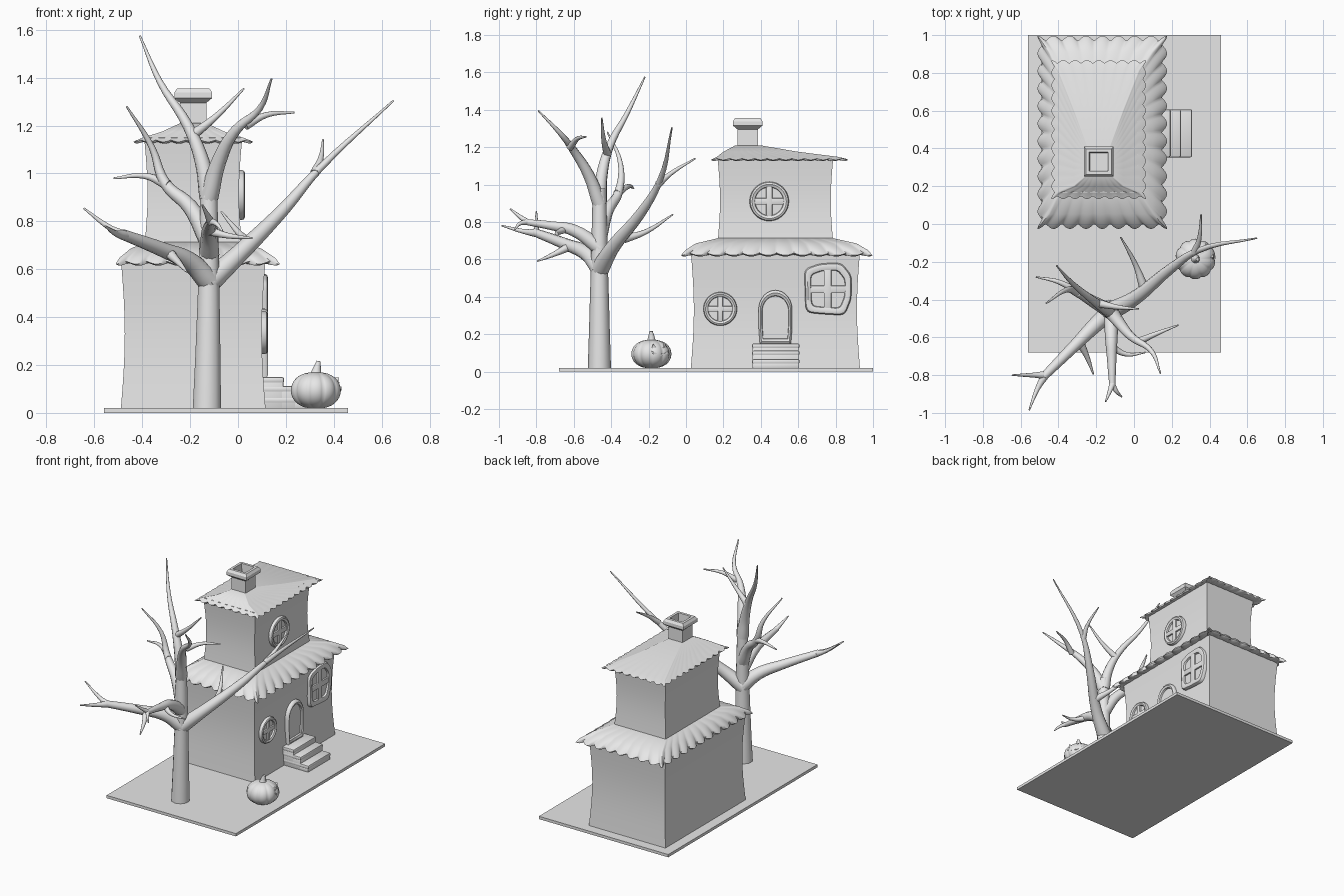
import bpy
import bmesh
from math import sin, cos, pi, copysign
from mathutils import Vector

old = bpy.data.objects.get("Cube")
if old:
    bpy.data.objects.remove(old, do_unlink=True)

grey = bpy.data.materials.new("plain_grey")
grey.use_nodes = True
grey.diffuse_color = (0.8, 0.8, 0.8, 1)
grey.node_tree.nodes["Principled BSDF"].inputs["Base Color"].default_value = (0.8, 0.8, 0.8, 1)


def finish(obj, angle=40):
    """Give the object its material and smooth shading with sharp creases."""
    obj.data.materials.clear()
    obj.data.materials.append(grey)
    bpy.ops.object.select_all(action="DESELECT")
    obj.select_set(True)
    bpy.context.view_layer.objects.active = obj
    bpy.ops.object.shade_smooth_by_angle(angle=angle * pi / 180)
    return obj


def from_bmesh(name, bm, angle=40):
    bmesh.ops.recalc_face_normals(bm, faces=bm.faces)
    mesh = bpy.data.meshes.new(name)
    bm.to_mesh(mesh)
    bm.free()
    obj = bpy.data.objects.new(name, mesh)
    bpy.context.collection.objects.link(obj)
    return finish(obj, angle)


def loft(name, rings, angle=40):
    """Skin a stack of equal-length rings and cap both ends."""
    bm = bmesh.new()
    rows = [[bm.verts.new(p) for p in ring] for ring in rings]
    for low, high in zip(rows, rows[1:]):
        for i in range(len(low)):
            j = (i + 1) % len(low)
            bm.faces.new((low[i], low[j], high[j], high[i]))
    bm.faces.new(rows[0])
    bm.faces.new(rows[-1])
    return from_bmesh(name, bm, angle)


def box(name, x, y, z, bevel=0.0):
    bm = bmesh.new()
    bmesh.ops.create_cube(bm, size=1)
    for v in bm.verts:
        v.co = [lo + (c + 0.5) * (hi - lo) for c, (lo, hi) in zip(v.co, (x, y, z))]
    if bevel:
        bmesh.ops.bevel(bm, geom=bm.edges[:], offset=bevel, segments=2, profile=0.5, affect="EDGES")
    return from_bmesh(name, bm)


def rect(cx, cy, hx, hy, z, n=1, wave=0.0, drop=0.0):
    """Rectangular ring; wave scallops its outline and drop its height."""
    corners = [Vector((cx + sx * hx, cy + sy * hy, z))
               for sx, sy in ((-1, -1), (1, -1), (1, 1), (-1, 1))]
    points = []
    for s in range(4):
        a, b = corners[s], corners[(s + 1) % 4]
        side = (b - a).normalized()
        inward = Vector((-side.y, side.x, 0))
        lobes = 8 if s % 2 == 0 else 11
        for k in range(n):
            notch = 1 - abs(sin(pi * lobes * k / n + pi / 2))
            points.append(a.lerp(b, k / n) + inward * wave * notch + Vector((0, 0, drop * notch)))
    return points


def limb(name, r0, *points, r1=0.004):
    """Tapered round branch along a soft curve."""
    curve = bpy.data.curves.new(name, "CURVE")
    curve.dimensions = "3D"
    curve.bevel_depth = 1
    curve.bevel_resolution = 3
    curve.resolution_u = 5
    curve.use_fill_caps = True
    spline = curve.splines.new("BEZIER")
    spline.bezier_points.add(len(points) - 1)
    for i, (bp, p) in enumerate(zip(spline.bezier_points, points)):
        bp.co = p
        bp.handle_left_type = bp.handle_right_type = "AUTO"
        bp.radius = r0 + (r1 - r0) * i / (len(points) - 1)
    obj = bpy.data.objects.new(name, curve)
    bpy.context.collection.objects.link(obj)
    bpy.ops.object.select_all(action="DESELECT")
    obj.select_set(True)
    bpy.context.view_layer.objects.active = obj
    bpy.ops.object.convert(target="MESH")
    return finish(bpy.context.object, 60)


# Ground slab
box("ground_slab", (-0.56, 0.46), (-0.68, 1), (0, 0.02))

# Walls, pinched at the waist
CX, CY = -0.187, 0.478


def walls(name, hx, hy, z0, z1, pinch):
    steps = 8
    loft(name, [rect(CX, CY, hx - pinch * sin(pi * i / steps), hy - pinch * sin(pi * i / steps),
                     z0 + (z1 - z0) * i / steps) for i in range(steps + 1)])


walls("lower_walls", 0.302, 0.452, 0.02, 0.64, 0.016)
walls("upper_walls", 0.205, 0.31, 0.68, 1.15, 0.014)

# Scalloped roofs
N = 88
loft("lower_roof", [
    rect(CX, CY, 0.28, 0.43, 0.63, N),
    rect(-0.168, 0.485, 0.33, 0.5, 0.615, N, 0.025, 0.012),
    rect(-0.168, 0.485, 0.343, 0.511, 0.622, N, 0.028, 0.012),
    rect(-0.17, 0.485, 0.325, 0.49, 0.648, N, 0.014),
    rect(-0.175, 0.482, 0.275, 0.43, 0.685, N, 0.004),
    rect(CX, CY, 0.2, 0.3, 0.715, N)], 50)
CHX, CHY = -0.187, 0.33
loft("upper_roof", [
    rect(CX, CY, 0.19, 0.29, 1.14, N),
    rect(CX, 0.5, 0.24, 0.355, 1.125, N, 0.012, 0.008),
    rect(CX, 0.5, 0.25, 0.367, 1.132, N, 0.016, 0.008),
    rect(CX, 0.49, 0.215, 0.325, 1.148, N, 0.005),
    rect(CHX, 0.4, 0.13, 0.2, 1.175, N),
    rect(CHX, CHY, 0.055, 0.065, 1.21, N)], 50)

# Chimney with a hollow flared cap
loft("chimney", [rect(CHX, CHY, h, h, z) for h, z in (
    (0.055, 1.17), (0.055, 1.295), (0.079, 1.315), (0.079, 1.338),
    (0.068, 1.355), (0.05, 1.355), (0.046, 1.27))], 25)


# Windows and door on the left wall
def panel(name, outline, y, z, x, rim):
    """Raised rounded frame around a recessed pane, facing +x."""
    stages = ((1, -0.03), (1, 0.004), (0.96, 0.014), (1 - rim / 2, 0.018),
              (1 - rim, 0.012), (1 - rim * 1.1, 0))
    loft(name, [[(x + d, y + s * u, z + s * v) for u, v in outline] for s, d in stages])


def round_outline(hy, hz, power=1.0, wobble=0.0):
    points = []
    for i in range(48):
        t = 2 * pi * i / 48
        k = 1 + wobble * sin(5 * t + 1)
        points.append((hy * k * copysign(abs(cos(t)) ** power, cos(t)),
                       hz * k * copysign(abs(sin(t)) ** power, sin(t))))
    return points


def window(name, y, z, x, hy, hz, power=1.0, wobble=0.0):
    panel(name, round_outline(hy, hz, power, wobble), y, z, x, 0.26)
    w = 0.16 * hy
    box(name + "_post", (x - 0.02, x + 0.012), (y - w, y + w), (z - 0.8 * hz, z + 0.8 * hz), 0.004)
    box(name + "_rail", (x - 0.02, x + 0.011), (y - 0.8 * hy, y + 0.8 * hy), (z - w, z + w), 0.004)


window("small_round_window", 0.183, 0.335, 0.106, 0.09, 0.09)
window("crooked_window", 0.757, 0.44, 0.108, 0.125, 0.137, 0.55, 0.035)
window("upper_round_window", 0.445, 0.91, 0.011, 0.105, 0.105)

arch = [(0.09 * cos(pi * i / 24), 0.04 + 0.105 * sin(pi * i / 24)) for i in range(25)]
arch += [(-0.09, -0.05), (-0.083, -0.145), (0.083, -0.145), (0.09, -0.05)]
panel("door", arch, 0.478, 0.29, 0.108, 0.2)

# Steps
for i, (front, top) in enumerate(((0.19, 0.15), (0.245, 0.112), (0.305, 0.066))):
    box(f"step_{i + 1}", (0.09, front), (0.355, 0.605), (0.015, top - 0.02), 0.006)
    box(f"step_tread_{i + 1}", (0.09, front + 0.003), (0.353, 0.607), (top - 0.026, top), 0.009)

# Pumpkin: ribbed body, stem and face plates
PX, PY = 0.325, -0.185
body = []
for i in range(1, 16):
    t = pi * i / 16
    ring = []
    for k in range(80):
        a = 2 * pi * k / 80
        r = 0.107 * sin(t) ** 0.8 * (0.93 + 0.07 * abs(sin(5 * a)) ** 0.6)
        ring.append((PX + r * cos(a), PY + r * sin(a), 0.094 - 0.076 * cos(t)))
    body.append(ring)
loft("pumpkin", body, 60)
limb("pumpkin_stem", 0.028, (PX, PY, 0.155), (PX + 0.004, PY, 0.18), (PX + 0.012, PY - 0.002, 0.216), r1=0.009)


def face_plate(name, shape, inner, outer):
    loft(name, [[(PX + r * cos(0.5 + a), PY + r * sin(0.5 + a), z) for a, z in shape]
                for r in (inner, outer)])


for side, label in ((-1, "right"), (1, "left")):
    face_plate(f"pumpkin_{label}_eye",
               [(side * 0.2, 0.125), (side * 0.5, 0.125), (side * 0.4, 0.147)], 0.08, 0.098)
smile = [(a / 10, 0.085 + 0.0006 * a * a) for a in range(-5, 6)]
face_plate("pumpkin_mouth", smile + [(a, z + 0.01) for a, z in reversed(smile)], 0.095, 0.107)

# Tree trunk and its limbs
limb("trunk", 0.062, (-0.13, -0.463, 0.01), (-0.125, -0.463, 0.3), (-0.122, -0.463, 0.6),
     (-0.122, -0.463, 0.98), r1=0.036)
limb("long_left_limb", 0.05, (-0.13, -0.465, 0.54), (0, -0.395, 0.66), (0.19, -0.24, 0.85),
     (0.34, -0.14, 1.02), (0.65, -0.075, 1.305))
limb("long_left_spur", 0.02, (0.32, -0.15, 1), (0.345, -0.08, 1.06), (0.355, 0.05, 1.14))
limb("long_left_twig", 0.024, (0.05, -0.33, 0.71), (0.01, -0.22, 0.745), (-0.07, -0.07, 0.84))
limb("low_right_limb", 0.05, (-0.12, -0.46, 0.55), (-0.2, -0.53, 0.63), (-0.31, -0.64, 0.68),
     (-0.48, -0.81, 0.745), r1=0.022)
limb("low_right_tip", 0.022, (-0.47, -0.8, 0.74), (-0.53, -0.8, 0.77), (-0.645, -0.8, 0.855))
limb("low_right_fork", 0.022, (-0.47, -0.8, 0.74), (-0.51, -0.87, 0.75), (-0.555, -0.985, 0.78))
limb("low_right_twig", 0.024, (-0.29, -0.62, 0.67), (-0.25, -0.7, 0.63), (-0.215, -0.795, 0.59))
limb("front_limb", 0.042, (-0.12, -0.46, 0.66), (-0.12, -0.6, 0.755), (-0.118, -0.72, 0.78),
     (-0.115, -0.86, 0.8), r1=0.016)
limb("front_tip", 0.017, (-0.115, -0.85, 0.8), (-0.13, -0.89, 0.83), (-0.15, -0.94, 0.87))
limb("front_fork", 0.016, (-0.115, -0.85, 0.8), (-0.09, -0.89, 0.79), (-0.065, -0.915, 0.76))
limb("front_twig", 0.02, (-0.12, -0.65, 0.76), (-0.04, -0.69, 0.74), (0.06, -0.68, 0.73))
limb("top_limb", 0.04, (-0.122, -0.463, 0.9), (-0.15, -0.45, 1.05), (-0.21, -0.41, 1.2),
     (-0.325, -0.315, 1.38), (-0.41, -0.22, 1.575))
limb("top_twig", 0.022, (-0.19, -0.42, 1.16), (-0.09, -0.44, 1.24), (0.025, -0.45, 1.355))
limb("upper_left_limb", 0.04, (-0.122, -0.463, 0.9), (-0.08, -0.52, 1.05), (-0.01, -0.6, 1.18),
     (0.09, -0.67, 1.27), (0.14, -0.79, 1.395))
limb("upper_left_twig", 0.02, (0.03, -0.62, 1.2), (0.12, -0.58, 1.245), (0.235, -0.535, 1.255))
limb("upper_right_limb", 0.042, (-0.122, -0.463, 0.72), (-0.2, -0.42, 0.86), (-0.305, -0.36, 0.96),
     (-0.36, -0.35, 1.11), (-0.465, -0.42, 1.28))
limb("upper_right_twig", 0.022, (-0.29, -0.37, 0.95), (-0.39, -0.31, 0.99), (-0.52, -0.28, 0.98))
